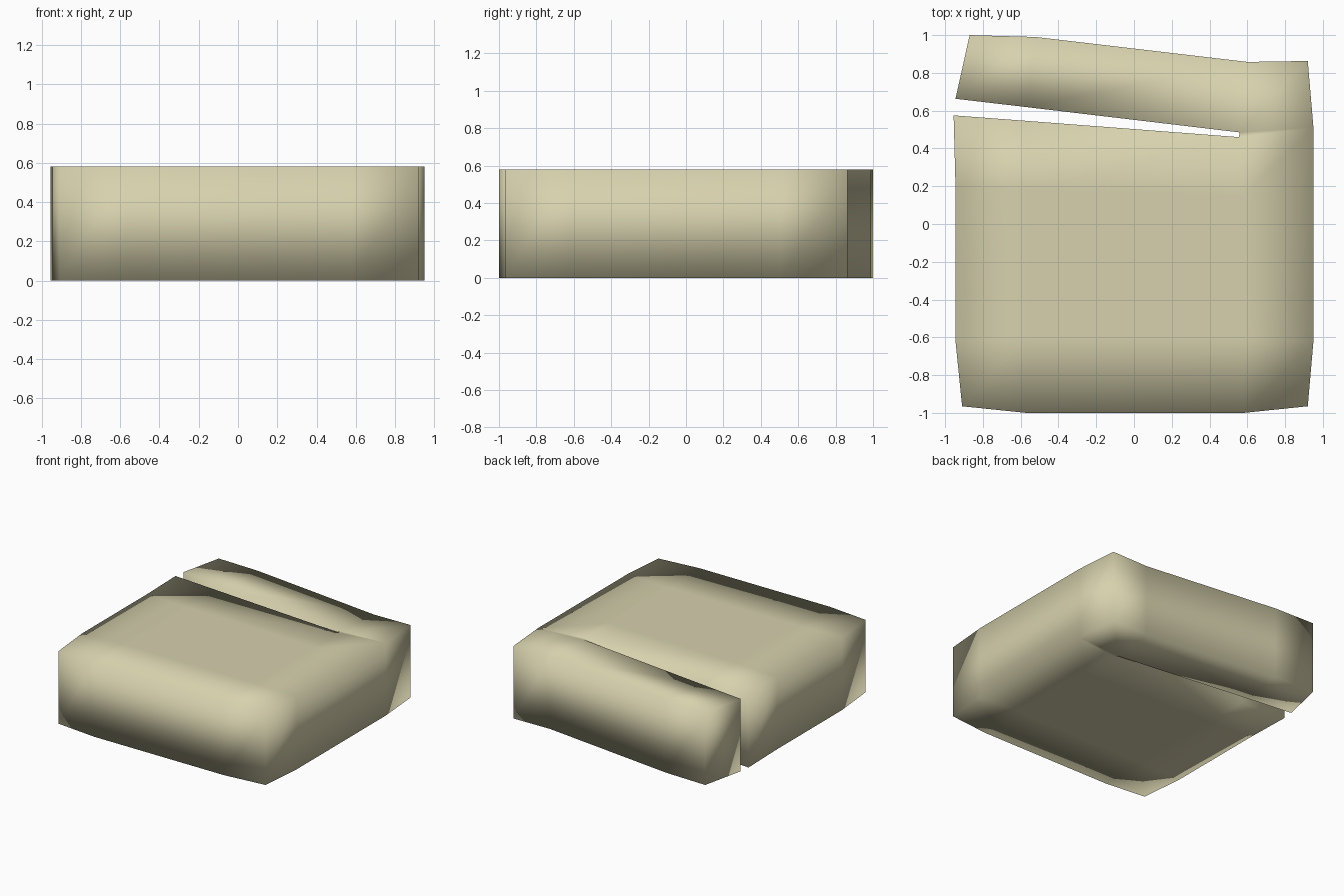
import bpy, bmesh

if "Cube" in bpy.data.objects:
    bpy.data.objects.remove(bpy.data.objects["Cube"])

HEIGHT = 0.58

# Plan of the slab: rows from front to back, each left to right
body_rows = [
    [(-0.91, -0.965), (-0.57, -1.0), (0.58, -1.0), (0.92, -0.965)],
    [(-0.945, -0.62), (-0.57, -0.6), (0.58, -0.6), (0.95, -0.62)],
    [(-0.945, 0.2), (-0.57, 0.18), (0.58, 0.15), (0.95, 0.15)],
    [(-0.955, 0.575), (-0.57, 0.546), (0.555, 0.46), (0.95, 0.51)],
]
strip_rows = [
    [(-0.945, 0.663), (-0.57, 0.619), (0.56, 0.485), (0.95, 0.51)],
    [(-0.87, 1.0), (-0.52, 0.99), (0.6, 0.858), (0.92, 0.863)],
]

bm = bmesh.new()


def add_grid(rows):
    vs = [[bm.verts.new((x, y, 0)) for x, y in row] for row in rows]
    for a, b in zip(vs, vs[1:]):
        for i in range(len(a) - 1):
            bm.faces.new((a[i], a[i + 1], b[i + 1], b[i]))
    return vs


body = add_grid(body_rows)
strip = add_grid(strip_rows)
# Bridge at the closed end of the slot
bm.faces.new((body[-1][2], body[-1][3], strip[0][2]))
bmesh.ops.remove_doubles(bm, verts=bm.verts[:], dist=0.001)

# Raise the plan into a solid slab
bottom = bm.faces[:]
top = bmesh.ops.extrude_face_region(bm, geom=bottom, use_keep_orig=True)["geom"]
bmesh.ops.translate(bm, vec=(0, 0, HEIGHT),
                    verts=[g for g in top if isinstance(g, bmesh.types.BMVert)])
bmesh.ops.recalc_face_normals(bm, faces=bm.faces[:])
for f in bm.faces:
    f.smooth = True

mesh = bpy.data.meshes.new("notched_slab")
bm.to_mesh(mesh)
bm.free()
slab = bpy.data.objects.new("notched_slab", mesh)
bpy.context.collection.objects.link(slab)

# Pale khaki stone
mat = bpy.data.materials.new("khaki_stone")
mat.diffuse_color = (0.68, 0.64, 0.42, 1)
mat.use_nodes = True
mat.node_tree.nodes["Principled BSDF"].inputs["Base Color"].default_value = mat.diffuse_color
mesh.materials.append(mat)
